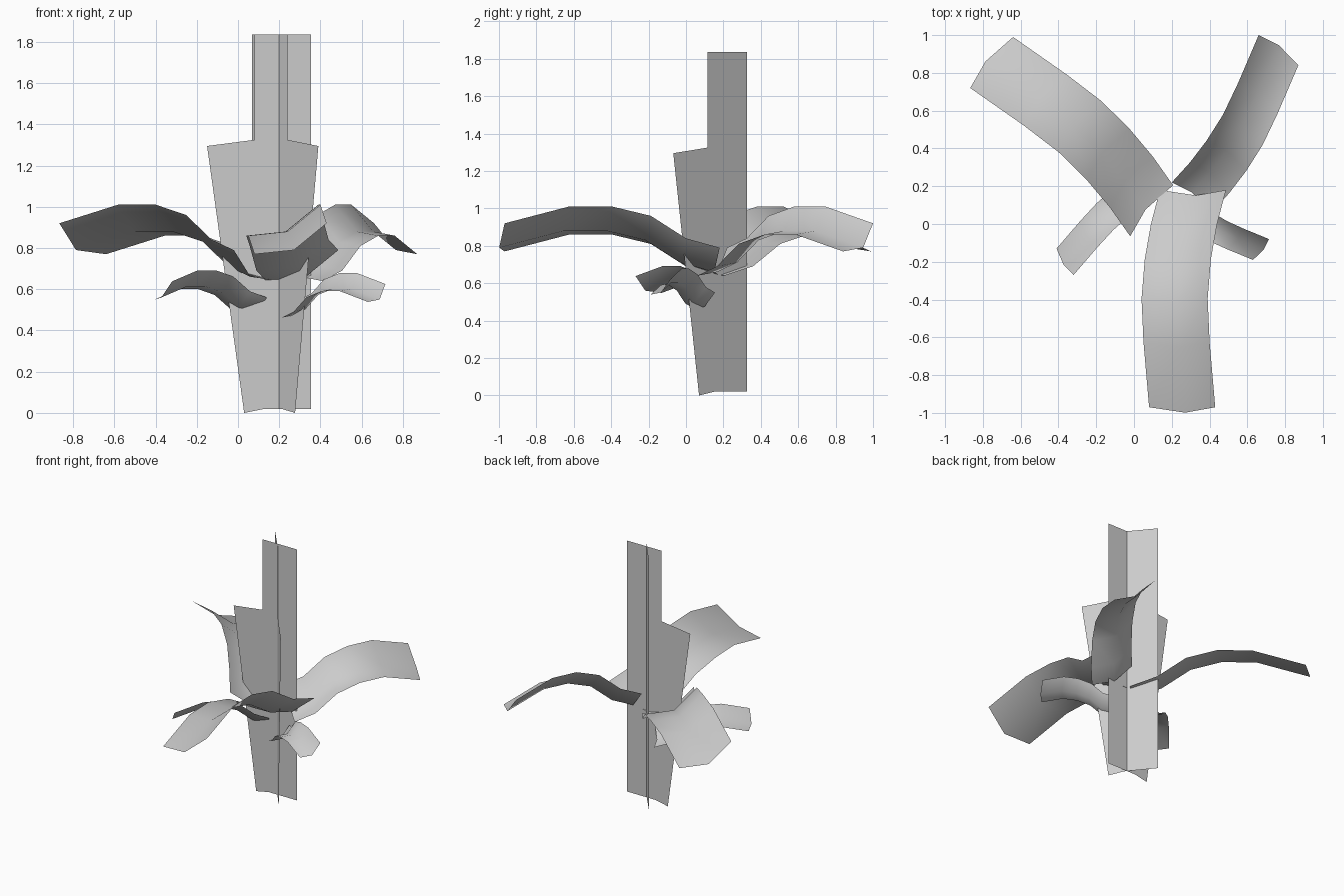
import bpy, bmesh
from mathutils import Vector

if "Cube" in bpy.data.objects:
    bpy.data.objects.remove(bpy.data.objects["Cube"])

# leaf stations: (along, sideways bend, rise)
STATIONS = [(0, 0, 0), (.157, .11, .05), (.32, .177, .17),
            (.5, .196, .22), (.70, .134, .22), (1, 0, .13)]
# leaf cross-section: (across, forward shift, drop)
SECTION = [(0, 0, 0), (.45, .025, -.13), (1, 0, -.15)]


def finish(name, bm, smooth=False):
    mesh = bpy.data.meshes.new(name)
    bm.to_mesh(mesh)
    bm.free()
    for p in mesh.polygons:
        p.use_smooth = smooth
    ob = bpy.data.objects.new(name, mesh)
    bpy.context.collection.objects.link(ob)
    return ob


def leaf(name, base, tip, tip_low, z, scale):
    """Arched leaf; base and tip lie on its raised edge, tip_low on the low edge."""
    base, tip, low = Vector(base), Vector(tip), Vector(tip_low)
    bm = bmesh.new()
    rows = []
    for v, bend, rise in STATIONS:
        row = []
        for u, ahead, drop in SECTION:
            p = base + (tip - base) * (v + ahead) + (low - tip) * (u + bend)
            row.append(bm.verts.new((p.x, p.y, z + scale * (rise + drop))))
        rows.append(row)
    for a, b in zip(rows, rows[1:]):
        for i in range(2):
            bm.faces.new((a[i], a[i + 1], b[i + 1], b[i]))
    bmesh.ops.recalc_face_normals(bm, faces=bm.faces)
    if sum(f.normal.z for f in bm.faces) < 0:
        bmesh.ops.reverse_faces(bm, faces=bm.faces)
    finish(name, bm, True)


def stem_card(name, outline):
    """Flat upright card from an outline of (x, y, z) points."""
    bm = bmesh.new()
    bm.faces.new([bm.verts.new(p) for p in outline])
    finish(name, bm)


# Crossed stem cards, each flared on one side
Y = .165
stem_card("stem_card_side", [(.03, Y, 0), (.13, Y, .02), (.355, Y, .02), (.355, Y, 1.835),
                             (.08, Y, 1.835), (.08, Y, 1.325), (-.15, Y, 1.295)])
stem_card("stem_card_diagonal", [(x, .115 + (.24 - x) * 1.22, z) for x, z in
                                 [(.277, 0), (.21, .02), (.068, .02), (.068, 1.835),
                                  (.24, 1.835), (.24, 1.325), (.39, 1.295)]])

# Three large leaves
leaf("large_leaf_front", (.487, .18), (.43, -.97), (.08, -.97), .79, 1)
leaf("large_leaf_left", (-.02, -.065), (-.867, .72), (-.64, .99), .79, 1)
leaf("large_leaf_right", (.2, .22), (.66, 1.0), (.87, .84), .79, 1)

# Two small lower leaves
leaf("small_leaf_left", (.14, .155), (-.32, -.27), (-.41, -.13), .56, .6)
leaf("small_leaf_right", (.30, .155), (.715, -.08), (.63, -.19), .55, .58)
